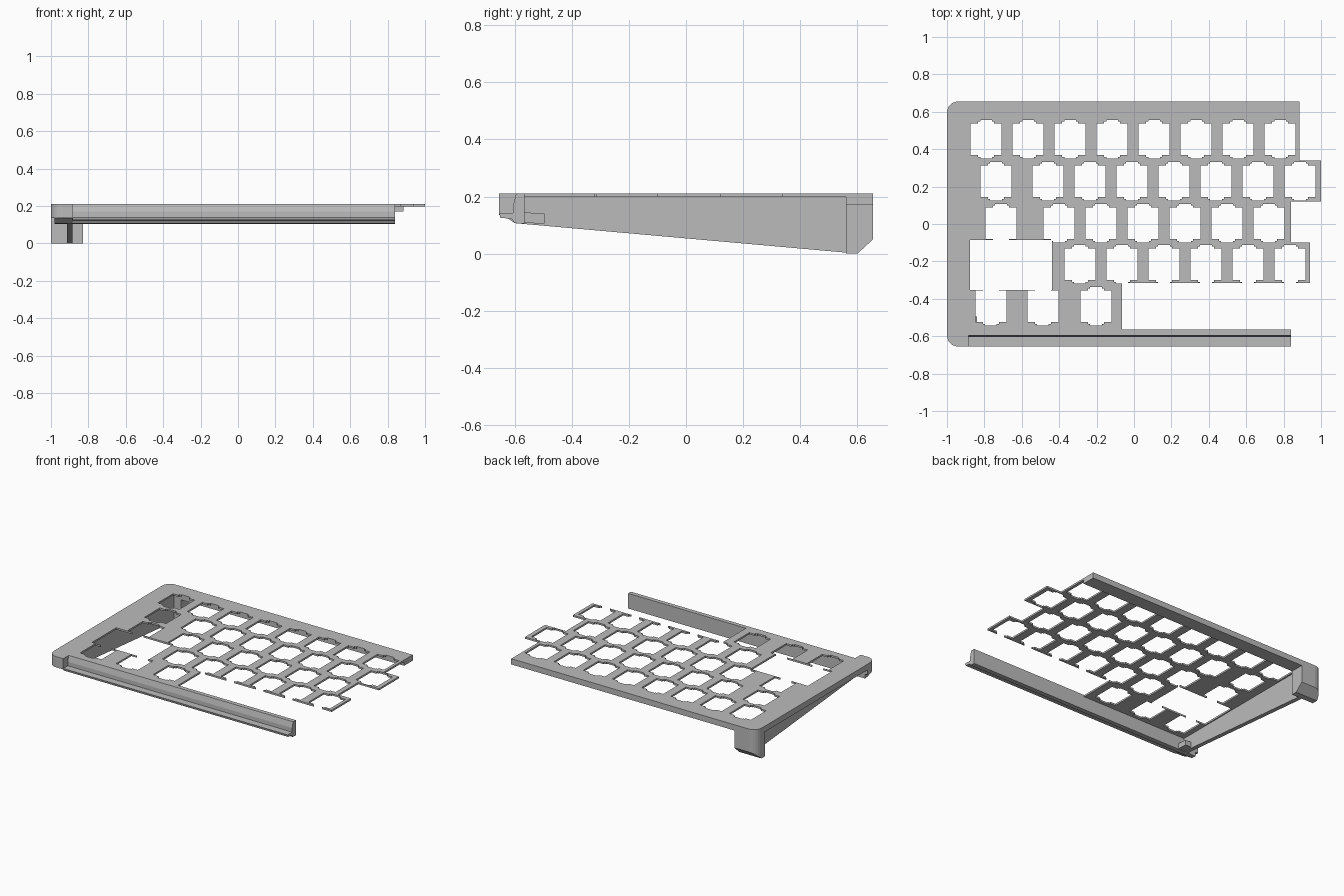
import bpy
import bmesh
import math
from mathutils import Vector

default_cube = bpy.data.objects.get("Cube")
if default_cube:
    bpy.data.objects.remove(default_cube, do_unlink=True)

# Single plain grey plastic
grey = bpy.data.materials.new("grey_plastic")
grey.use_nodes = True
colour = (0.5, 0.5, 0.5, 1.0)
grey.diffuse_color = colour
grey.node_tree.nodes["Principled BSDF"].inputs["Base Color"].default_value = colour


def place(axis, point, depth):
    """Map a profile point and an extrusion depth to 3D."""
    a, b = point
    return Vector((depth, a, b)) if axis == "x" else Vector((a, b, depth))


def add_prism(bm, points, axis, low, high):
    bottom = [bm.verts.new(place(axis, p, low)) for p in points]
    top = [bm.verts.new(place(axis, p, high)) for p in points]
    bm.faces.new(bottom)
    bm.faces.new(top)
    count = len(points)
    for i in range(count):
        j = (i + 1) % count
        bm.faces.new((bottom[i], bottom[j], top[j], top[i]))


def finish(name, bm):
    bmesh.ops.recalc_face_normals(bm, faces=bm.faces[:])
    mesh = bpy.data.meshes.new(name)
    bm.to_mesh(mesh)
    bm.free()
    mesh.materials.append(grey)
    obj = bpy.data.objects.new(name, mesh)
    bpy.context.collection.objects.link(obj)
    return obj


def prism(name, points, axis, low, high):
    bm = bmesh.new()
    add_prism(bm, points, axis, low, high)
    return finish(name, bm)


def rect(x1, y1, x2, y2):
    return [(x1, y1), (x2, y1), (x2, y2), (x1, y2)]


def rounded_corner(x, y, radius, start):
    """Quarter arc around a centre, starting at an angle in degrees."""
    angles = [math.radians(start + 15 * i) for i in range(7)]
    return [(x + radius * math.cos(a), y + radius * math.sin(a)) for a in angles]


LEFT, BACK, FRONT = -1.0, 0.655, -0.655
INNER = -0.885          # inner face of the side wall
TOP, PLATE, RIM = 0.21, 0.198, 0.17
RADIUS = 0.06
back_corner = rounded_corner(LEFT + RADIUS, BACK - RADIUS, RADIUS, 90)
front_corner = rounded_corner(LEFT + RADIUS, FRONT + RADIUS, RADIUS, 180)

# Switch plate with a staggered right edge
plate_outline = back_corner + front_corner + [
    (INNER, FRONT), (INNER, -0.565), (-0.065, -0.565), (-0.065, -0.315),
    (0.94, -0.315), (0.94, -0.1), (0.84, -0.1), (0.84, 0.12),
    (1.0, 0.12), (1.0, 0.34), (INNER * -1, 0.34), (INNER * -1, BACK)]
plate = prism("switch_plate", plate_outline, "z", PLATE, TOP)

# Switch openings: square holes with stepped clip notches
PITCH = 0.2246
quarter = [(0.083, 0.084), (0.043, 0.084), (0.043, 0.095), (0.031, 0.095), (0.031, 0.103)]


def switch_hole(cx, cy):
    loop = []
    for sx, sy in ((1, 1), (-1, 1), (-1, -1), (1, -1)):
        part = [(cx + sx * x, cy + sy * y) for x, y in quarter]
        loop += part if sx * sy > 0 else part[::-1]
    return loop


rows = [
    (0.452, [-0.791 + PITCH * i for i in range(8)]),
    (0.229, [-0.738] + [-0.46 + PITCH * i for i in range(7)] + [-0.46 + PITCH * 6]),
    (0.005, [-0.711] + [-0.401 + PITCH * i for i in range(6)]),
    (-0.215, [-0.289 + PITCH * i for i in range(6)]),
    (-0.44, [-0.765, -0.487, -0.203]),
]
bm = bmesh.new()
for cy, centres in rows:
    for cx in sorted(set(centres)):
        add_prism(bm, switch_hole(cx, cy), "z", PLATE - 0.1, TOP + 0.1)
hole_cutter = finish("switch_hole_cutter", bm)
wide_cutter = prism("wide_key_cutter", rect(-0.877, -0.353, -0.438, -0.085),
                    "z", PLATE - 0.1, TOP + 0.1)
for cutter in (hole_cutter, wide_cutter):
    cutter.hide_render = True
    cutter.hide_set(True)
    cut = plate.modifiers.new(cutter.name, "BOOLEAN")
    cut.operation = "DIFFERENCE"
    cut.solver = "EXACT"
    cut.object = cutter

# Rims under the plate edge
prism("back_rim", back_corner + [(LEFT, 0.56), (-INNER, 0.56), (-INNER, BACK)],
      "z", RIM, PLATE)
prism("side_rim", rect(LEFT, -0.57, INNER, 0.57), "z", RIM, PLATE)

# Tapered side wall, set in under the rim
prism("side_wall", [(-0.6, RIM), (-0.6, 0.107), (0.57, 0.003), (0.57, RIM)],
      "x", INNER - 0.03, INNER)

# Back foot: rounded corner column with a chamfered rear underside
bm = bmesh.new()
add_prism(bm, back_corner + [(LEFT, 0.56), (-0.83, 0.56), (-0.83, BACK)], "z", 0, RIM)
cut = bmesh.ops.bisect_plane(
    bm, geom=bm.verts[:] + bm.edges[:] + bm.faces[:], plane_co=(0, 0.6, 0),
    plane_no=(0, 1, -1.1), clear_outer=True)
bmesh.ops.holes_fill(bm, edges=[e for e in bm.edges if e.is_boundary])
finish("back_foot", bm)

# Front corner block and its lower lip
prism("front_corner_block", front_corner + [(INNER, FRONT), (INNER, -0.565), (LEFT, -0.565)],
      "z", 0.135, PLATE)
prism("front_corner_lip", [(-0.64, 0.135), (-0.6, 0.107), (-0.565, 0.105), (-0.565, 0.135)],
      "x", LEFT + 0.02, INNER)

# Front bar: upright wall with a stepped ledge along its foot
bar_profile = [(-0.565, 0.105), (-0.6, 0.107), (-0.61, 0.122), (-0.65, 0.126),
               (FRONT, 0.142), (-0.605, 0.142), (-0.605, RIM), (-0.595, TOP),
               (-0.565, TOP)]
prism("front_bar", bar_profile, "x", INNER, 0.84)

# Small boss inside the front corner
prism("corner_boss", [(-0.565, 0.145), (-0.565, 0.108), (-0.495, 0.105), (-0.495, 0.14)],
      "x", INNER, -0.84)
